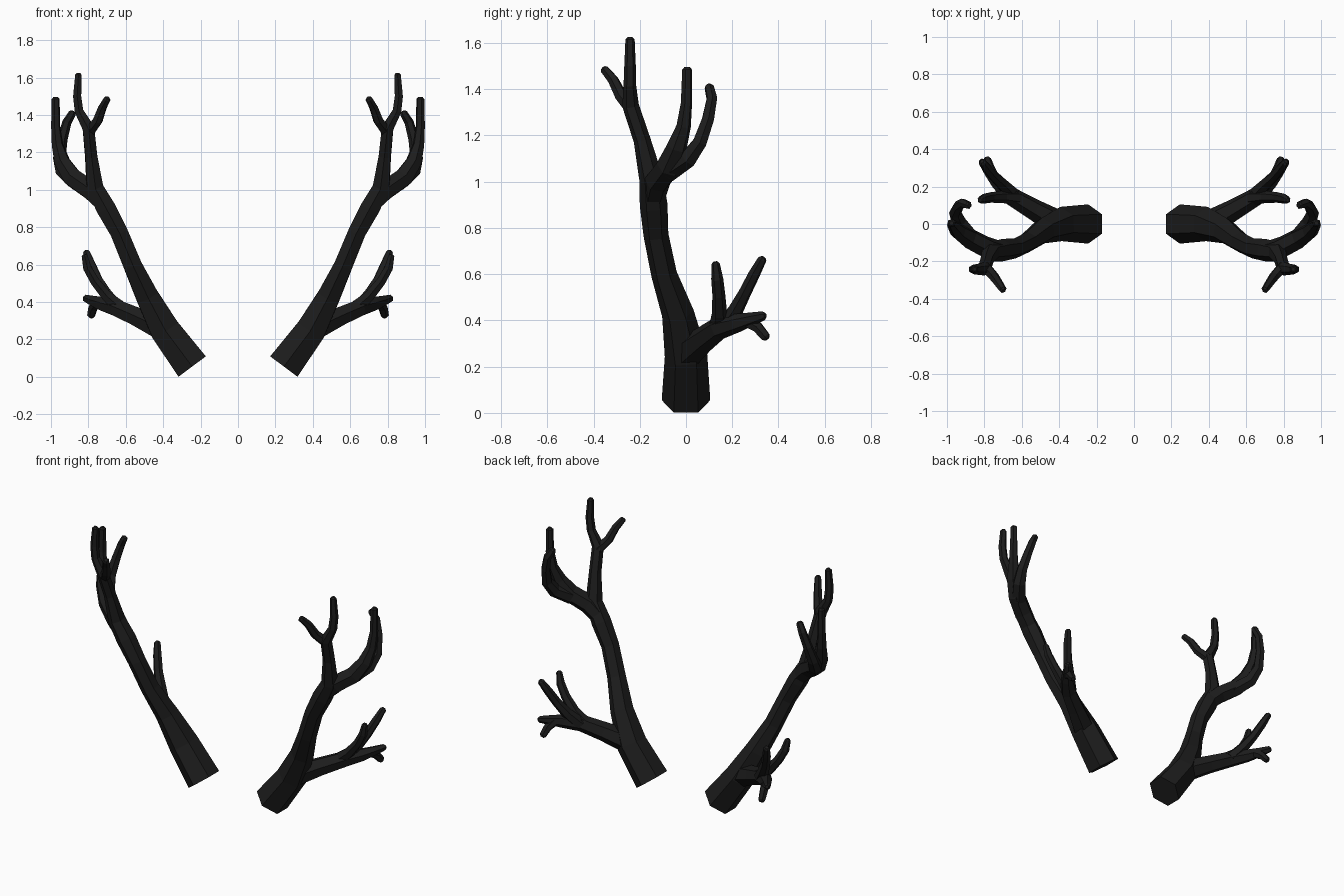
import bpy, bmesh, math
from mathutils import Vector

mat = bpy.data.materials.new("charcoal black")
mat.diffuse_color = (0.012, 0.012, 0.012, 1)


def branch(name, path, sides=6, tip=True):
    """Tapered faceted tube along (x, y, z, radius) points, mirrored to the left side."""
    pts = [Vector(p[:3]) for p in path]
    rad = [p[3] for p in path]
    if tip:  # small extra ring rounds off the end of a tine
        d = (pts[-1] - pts[-2]).normalized()
        r = rad[-1]
        pts.append(pts[-1] + d * r * 0.5)
        rad.append(r * 0.55)
    bm = bmesh.new()
    rings = []
    side = Vector((0, 1, 0))
    for i, p in enumerate(pts):
        a = (p - pts[i - 1]).normalized() if i else Vector()
        b = (pts[i + 1] - p).normalized() if i < len(pts) - 1 else Vector()
        t = (a + b).normalized()
        side = (side - t * side.dot(t)).normalized()
        up = t.cross(side)
        rings.append([bm.verts.new(p + rad[i] * (side * math.cos(k * math.tau / sides)
                                                 + up * math.sin(k * math.tau / sides)))
                      for k in range(sides)])
    for r0, r1 in zip(rings, rings[1:]):
        for k in range(sides):
            n = (k + 1) % sides
            bm.faces.new((r0[k], r0[n], r1[n], r1[k]))
    bm.faces.new(rings[0][::-1])
    bm.faces.new(rings[-1])
    bmesh.ops.recalc_face_normals(bm, faces=bm.faces)
    me = bpy.data.meshes.new(name)
    bm.to_mesh(me)
    bm.free()
    me.materials.append(mat)
    ob = bpy.data.objects.new(name, me)
    bpy.context.collection.objects.link(ob)
    ob.modifiers.new("mirror", 'MIRROR')


# main beam, running on into the front crown stem and its tall tine
branch("main_beam", [
    (0.245, 0, 0.055, 0.105), (0.39, 0, 0.25, 0.092), (0.485, -0.035, 0.43, 0.070),
    (0.565, -0.095, 0.60, 0.056), (0.635, -0.13, 0.77, 0.054), (0.705, -0.14, 0.90, 0.060),
    (0.765, -0.15, 1.01, 0.052), (0.785, -0.19, 1.18, 0.037), (0.80, -0.24, 1.33, 0.036),
    (0.85, -0.243, 1.42, 0.027), (0.86, -0.242, 1.50, 0.025), (0.853, -0.242, 1.615, 0.020)])
branch("crown_inner_tine", [
    (0.795, -0.23, 1.31, 0.032), (0.75, -0.28, 1.37, 0.028), (0.725, -0.315, 1.44, 0.024),
    (0.70, -0.352, 1.485, 0.020)])

# outer crown stem with its straight tine and hooked tine
branch("crown_outer_tine", [
    (0.71, -0.145, 0.92, 0.052), (0.79, -0.125, 1.00, 0.058), (0.885, -0.075, 1.065, 0.056),
    (0.94, -0.04, 1.15, 0.045), (0.965, -0.01, 1.24, 0.032), (0.975, 0.002, 1.34, 0.025),
    (0.975, 0.005, 1.485, 0.022)])
branch("crown_hooked_tine", [
    (0.87, -0.075, 1.045, 0.048), (0.935, 0.01, 1.10, 0.042), (0.955, 0.06, 1.17, 0.034),
    (0.94, 0.095, 1.27, 0.029), (0.915, 0.112, 1.36, 0.025), (0.885, 0.10, 1.41, 0.021)])

# lower rear branch and its four small tines
branch("rear_branch", [
    (0.40, 0.0, 0.255, 0.072), (0.54, 0.08, 0.32, 0.057), (0.65, 0.145, 0.368, 0.050),
    (0.73, 0.225, 0.39, 0.040), (0.775, 0.28, 0.405, 0.030), (0.815, 0.335, 0.42, 0.020)])
branch("rear_upright_tine", [
    (0.63, 0.14, 0.37, 0.042), (0.70, 0.145, 0.43, 0.033), (0.765, 0.142, 0.51, 0.028),
    (0.805, 0.135, 0.58, 0.026), (0.82, 0.128, 0.645, 0.018)])
branch("rear_long_tine", [
    (0.65, 0.16, 0.37, 0.042), (0.705, 0.215, 0.445, 0.034), (0.75, 0.255, 0.52, 0.028),
    (0.785, 0.295, 0.60, 0.026), (0.81, 0.33, 0.665, 0.020)])
branch("rear_stub_tine", [
    (0.755, 0.26, 0.40, 0.030), (0.775, 0.31, 0.37, 0.026), (0.785, 0.345, 0.328, 0.022)])
